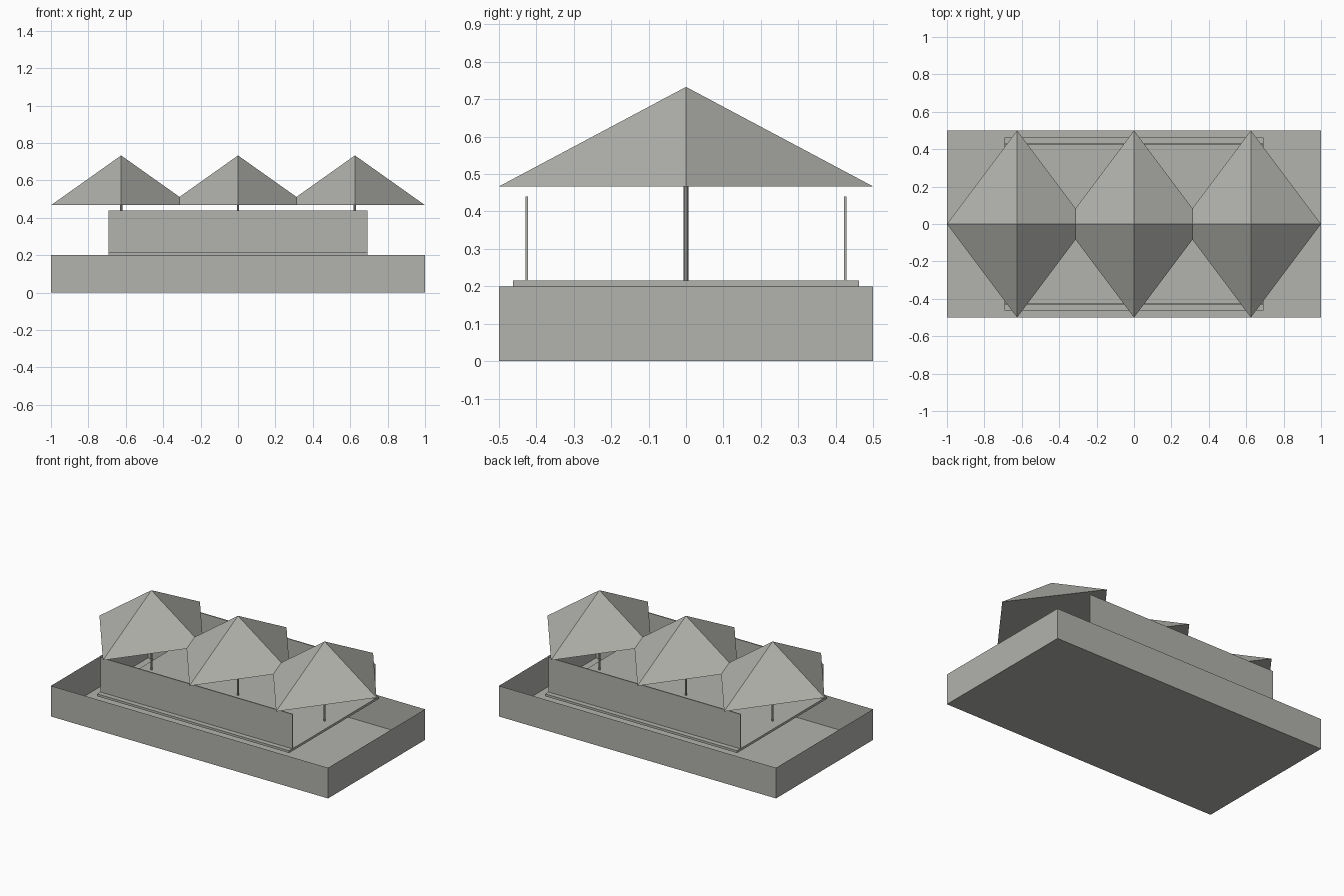
import bpy, bmesh
from mathutils import Vector

if "Cube" in bpy.data.objects:
    bpy.data.objects.remove(bpy.data.objects["Cube"])

# One warm grey for the whole model
grey = bpy.data.materials.new("warm grey")
grey.diffuse_color = (0.445, 0.45, 0.418, 1)
grey.use_nodes = True
grey.node_tree.nodes["Principled BSDF"].inputs["Base Color"].default_value = grey.diffuse_color


def finish(name, bm):
    bmesh.ops.recalc_face_normals(bm, faces=bm.faces)
    mesh = bpy.data.meshes.new(name)
    bm.to_mesh(mesh)
    bm.free()
    mesh.materials.append(grey)
    obj = bpy.data.objects.new(name, mesh)
    bpy.context.collection.objects.link(obj)
    return obj


def box(name, size, centre, open_top=False):
    bm = bmesh.new()
    bmesh.ops.create_cube(bm, size=1)
    bmesh.ops.scale(bm, vec=size, verts=bm.verts)
    bmesh.ops.translate(bm, vec=centre, verts=bm.verts)
    if open_top:
        bm.normal_update()
        top = [f for f in bm.faces if f.normal.z > 0.9]
        bmesh.ops.delete(bm, geom=top, context='FACES_ONLY')
    return finish(name, bm)


SPACING, EAVE, PEAK, DECK = 0.625, 0.467, 0.733, 0.215

# Open tray, thin deck floating level with its rim, two long side panels
box("tray", (2, 1, 0.2), (0, 0, 0.1), open_top=True)
box("deck", (1.386, 0.924, 0.015), (0, 0, 0.2075))
for side, label in ((-1, "front"), (1, "back")):
    box(label + "_panel", (1.386, 0.007, 0.225), (0, side * 0.426, 0.3275))

for i, label in ((-1, "left"), (0, "middle"), (1, "right")):
    x = i * SPACING
    # Diamond-based pyramid roof, trimmed where it meets its neighbours
    bm = bmesh.new()
    rim = [bm.verts.new((x + dx, dy, EAVE))
           for dx, dy in ((0.375, 0), (0, 0.5), (-0.375, 0), (0, -0.5))]
    peak = bm.verts.new((x, 0, PEAK))
    bm.faces.new(rim[::-1])
    for k in range(4):
        bm.faces.new((rim[k], rim[(k + 1) % 4], peak))
    for d in (-1, 1):
        if abs(i + d) <= 1:
            bmesh.ops.bisect_plane(
                bm, geom=bm.verts[:] + bm.edges[:] + bm.faces[:],
                plane_co=Vector((x + d * SPACING / 2, 0, 0)),
                plane_no=Vector((d, 0, 0)), clear_outer=True)
    finish(label + "_roof", bm)

    # Slim post holding up the roof
    bm = bmesh.new()
    bmesh.ops.create_cone(bm, cap_ends=True, segments=8, radius1=0.0065,
                          radius2=0.0065, depth=EAVE - DECK)
    bmesh.ops.translate(bm, vec=(x, 0, (EAVE + DECK) / 2), verts=bm.verts)
    finish(label + "_post", bm)
